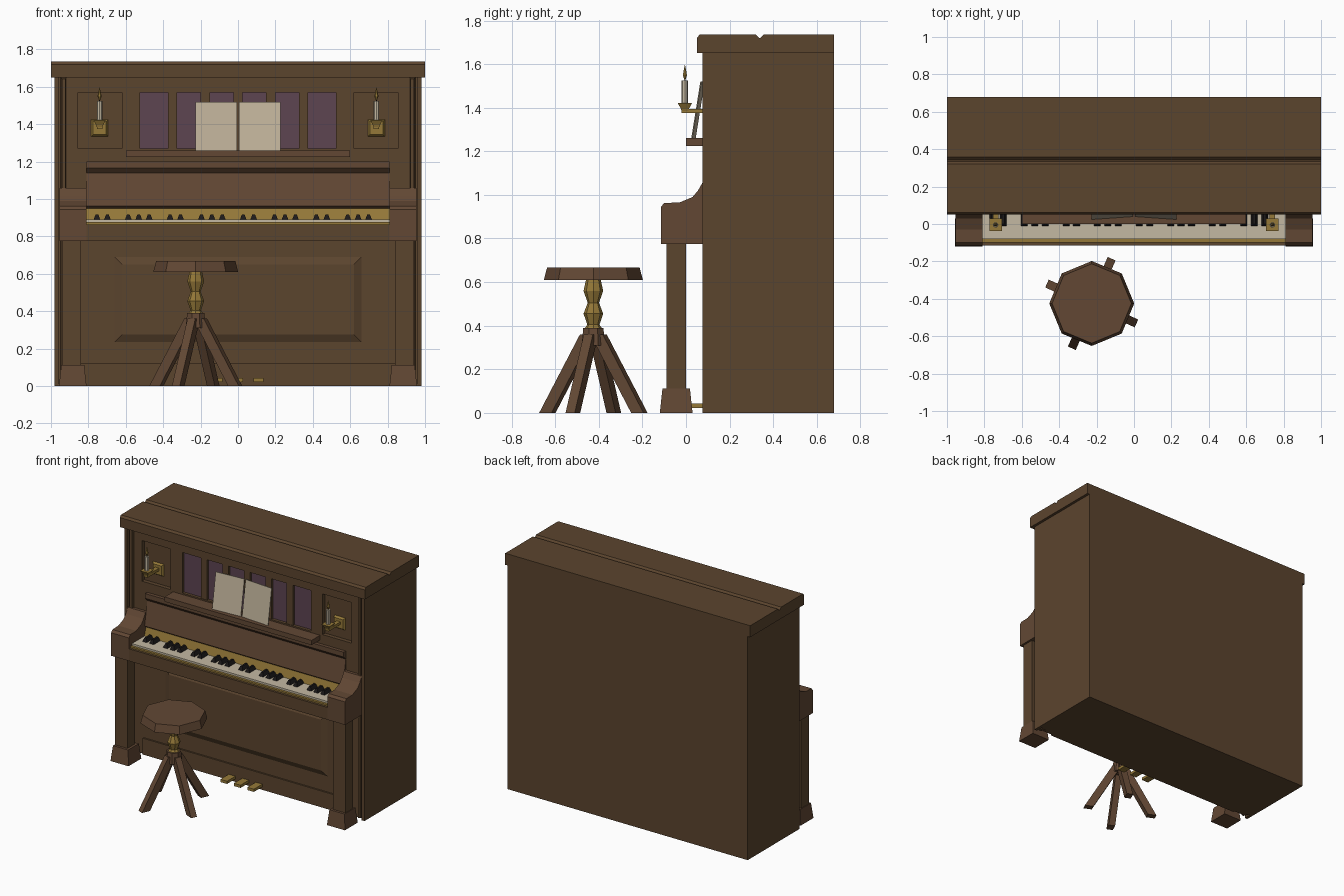
import bpy, bmesh, math
from mathutils import Matrix, Vector

if "Cube" in bpy.data.objects:
    bpy.data.objects.remove(bpy.data.objects["Cube"])


def material(name, r, g, b):
    m = bpy.data.materials.new(name)
    m.use_nodes = True
    m.diffuse_color = (r, g, b, 1)
    m.node_tree.nodes["Principled BSDF"].inputs["Base Color"].default_value = (r, g, b, 1)
    return m


WOOD = material("brown wood", 0.105, 0.058, 0.027)
TRIM = material("reddish wood", 0.122, 0.064, 0.034)
BRASS = material("brass", 0.30, 0.19, 0.04)
IVORY = material("ivory", 0.55, 0.48, 0.36)
PAPER = material("paper", 0.52, 0.44, 0.32)
BLACK = material("black", 0.012, 0.010, 0.010)
CLOTH = material("purple cloth", 0.11, 0.058, 0.083)


def finish(name, bm, mat):
    bmesh.ops.recalc_face_normals(bm, faces=bm.faces)
    mesh = bpy.data.meshes.new(name)
    bm.to_mesh(mesh)
    bm.free()
    mesh.materials.append(mat)
    ob = bpy.data.objects.new(name, mesh)
    bpy.context.scene.collection.objects.link(ob)
    return ob


def add_block(bm, x, y, z, taper=0, axis=2, end=1):
    """Box from ranges; the chosen end is narrowed by taper on every side."""
    rng = (x, y, z)
    verts = bmesh.ops.create_cube(bm, size=2)["verts"]
    for v in verts:
        sign = v.co.copy()
        for i in range(3):
            lo, hi = min(rng[i]), max(rng[i])
            v.co[i] = hi if sign[i] > 0 else lo
            if taper and i != axis and sign[axis] * end > 0:
                v.co[i] -= sign[i] * taper
    return verts


def block(name, mat, x, y, z, **kw):
    bm = bmesh.new()
    add_block(bm, x, y, z, **kw)
    return finish(name, bm, mat)


def extrude_x(name, mat, profile, x0, x1):
    """Sweep a (y, z) outline along x."""
    bm = bmesh.new()
    face = bm.faces.new([bm.verts.new((x0, y, z)) for y, z in profile])
    ext = bmesh.ops.extrude_face_region(bm, geom=[face])["geom"]
    bmesh.ops.translate(bm, vec=(x1 - x0, 0, 0),
                        verts=[e for e in ext if isinstance(e, bmesh.types.BMVert)])
    return finish(name, bm, mat)


def turned(name, mat, profile, centre, sides, turn=0):
    """Stack of cones through (radius, z) points."""
    bm = bmesh.new()
    last = len(profile) - 1
    rings = []
    for r, z in profile:
        rings.append([bm.verts.new((centre[0] + r * math.cos(turn + math.tau * k / sides),
                                    centre[1] + r * math.sin(turn + math.tau * k / sides), z))
                      for k in range(sides)])
    for i in range(last):
        for k in range(sides):
            n = (k + 1) % sides
            bm.faces.new((rings[i][k], rings[i][n], rings[i + 1][n], rings[i + 1][k]))
    bm.faces.new(rings[0])
    bm.faces.new(rings[last])
    return finish(name, bm, mat)


SIDES = ((-1, "right"), (1, "left"))

# Case and lid
block("case_body", WOOD, (-0.96, 0.96), (0.13, 0.68), (0, 1.65))
extrude_x("lid", WOOD, [(0.05, 1.65), (0.05, 1.72), (0.062, 1.735), (0.32, 1.735), (0.335, 1.72),
                        (0.342, 1.72), (0.357, 1.735), (0.68, 1.735), (0.68, 1.65)], -1, 1)
block("lower_board", WOOD, (-0.92, 0.92), (0.10, 0.13), (0, 0.775))
block("lower_panel", WOOD, (-0.66, 0.66), (0.08, 0.10), (0.235, 0.69), taper=0.04, axis=1, end=-1)
block("bottom_rail", WOOD, (-0.84, 0.84), (0.088, 0.10), (0, 0.12))

# Upper front frame with recessed panels
block("upper_top_rail", WOOD, (-0.92, 0.92), (0.10, 0.13), (1.57, 1.65))
block("upper_bottom_rail", WOOD, (-0.92, 0.92), (0.10, 0.13), (1.2, 1.27))
block("cloth_panel", CLOTH, (-0.525, 0.525), (0.122, 0.13), (1.27, 1.57))
for k in range(-2, 3):
    block(f"grille_bar_{k + 3}", WOOD, (k * 0.175 - 0.025, k * 0.175 + 0.025), (0.104, 0.13), (1.27, 1.57))

# Fallboard with a lip, sloping brass strip below
extrude_x("fallboard", TRIM, [(0.085, 0.95), (0.068, 0.963), (0.10, 1.14), (0.075, 1.165),
                              (0.075, 1.2), (0.13, 1.2), (0.13, 0.95)], -0.81, 0.81)
extrude_x("brass_strip", BRASS, [(0.064, 0.865), (0.064, 0.885), (0.084, 0.95), (0.13, 0.95),
                                 (0.13, 0.865)], -0.81, 0.81)

# Key bed and keys
block("key_bed", WOOD, (-0.81, 0.81), (-0.115, 0.13), (0.775, 0.865))
block("key_slip", BRASS, (-0.81, 0.81), (-0.098, -0.08), (0.865, 0.876))
block("white_keys", IVORY, (-0.81, 0.81), (-0.08, 0.066), (0.865, 0.89))
bm = bmesh.new()
pitch = 1.62 / 29
for i in range(1, 29):
    if i % 7 in (1, 2, 4, 5, 6):
        cx = -0.81 + i * pitch
        add_block(bm, (cx - 0.018, cx + 0.018), (-0.012, 0.068), (0.889, 0.918), taper=0.011)
finish("black_keys", bm, BLACK)

# Music shelf and open pages
block("music_shelf", TRIM, (-0.6, 0.6), (0.0, 0.10), (1.225, 1.26))
for s, side in SIDES:
    bm = bmesh.new()
    for v in add_block(bm, (s * 0.005, s * 0.228), (0.04, 0.045), (1.26, 1.52)):
        v.co.y += 0.16 * (v.co.z - 1.26) - 0.07 * abs(v.co.x)
    finish(f"{side}_page", bm, PAPER)

# Mirrored side parts
arm = [(-0.115, 0.775), (-0.115, 0.945), (-0.10, 0.963), (-0.03, 0.965), (0.03, 0.99),
       (0.055, 1.02), (0.078, 1.06), (0.13, 1.06), (0.13, 0.775)]
for s, side in SIDES:
    block(f"{side}_side_wall", WOOD, (s * 0.957, s * 0.98), (0.075, 0.68), (0, 1.65))
    block(f"{side}_corner_stile", WOOD, (s * 0.915, s * 0.948), (0.08, 0.13), (0, 1.65),
          taper=0.008, axis=1, end=-1)
    block(f"{side}_inner_stile", WOOD, (s * 0.525, s * 0.62), (0.10, 0.13), (1.27, 1.57))
    block(f"{side}_outer_stile", WOOD, (s * 0.855, s * 0.92), (0.10, 0.13), (1.27, 1.57))
    block(f"{side}_cheek_panel", WOOD, (s * 0.81, s * 0.92), (0.10, 0.13), (0.9, 1.2))
    extrude_x(f"{side}_arm", TRIM, arm, s * 0.81, s * 0.955)
    block(f"{side}_front_leg", WOOD, (s * 0.84, s * 0.94), (-0.09, 0.0), (0.11, 0.775))
    block(f"{side}_leg_foot", TRIM, (s * 0.81, s * 0.957), (-0.12, 0.03), (0, 0.112), taper=0.012)

    # Candle sconce
    cx, cy = s * 0.74, -0.005
    block(f"{side}_sconce_plate", BRASS, (cx - 0.045, cx + 0.045), (0.115, 0.13), (1.335, 1.425),
          taper=0.01, axis=1, end=-1)
    block(f"{side}_sconce_arm", BRASS, (cx - 0.015, cx + 0.015), (-0.02, 0.12), (1.375, 1.395))
    turned(f"{side}_candle_cup", BRASS, [(0.022, 1.385), (0.026, 1.395), (0.047, 1.422)],
           (cx, cy), 4, math.pi / 4)
    turned(f"{side}_candle", IVORY, [(0.015, 1.42), (0.015, 1.525)], (cx, cy), 8)
    turned(f"{side}_wick", BLACK, [(0.003, 1.52), (0.003, 1.54)], (cx, cy), 4)
    turned(f"{side}_flame", BRASS, [(0.004, 1.53), (0.011, 1.55), (0.001, 1.595)], (cx, cy), 6)

# Pedals
for k in (-1, 0, 1):
    block(f"pedal_{k + 2}", BRASS, (k * 0.11 - 0.027, k * 0.11 + 0.027), (-0.01, 0.10), (0.022, 0.042))

# Stool
centre = (-0.226, -0.425)
turned("stool_seat", TRIM, [(0.227, 0.61), (0.212, 0.668)], centre, 8)
turned("stool_column", BRASS, [(0.045, 0.38), (0.028, 0.405), (0.045, 0.455), (0.026, 0.505),
                               (0.045, 0.56), (0.034, 0.61)], centre, 8)
turned("stool_hub", TRIM, [(0.058, 0.31), (0.05, 0.39)], centre, 8, math.pi / 8)
for k in range(4):
    bm = bmesh.new()
    for v in add_block(bm, (0.2, 0.262), (-0.023, 0.023), (0, 0.36)):
        if v.co.z > 0:
            v.co.x -= 0.205
    place = Matrix.Translation(Vector((*centre, 0))) @ Matrix.Rotation(math.radians(-24 + 90 * k), 4, "Z")
    bmesh.ops.transform(bm, matrix=place, verts=bm.verts)
    finish(f"stool_leg_{k + 1}", bm, TRIM)
